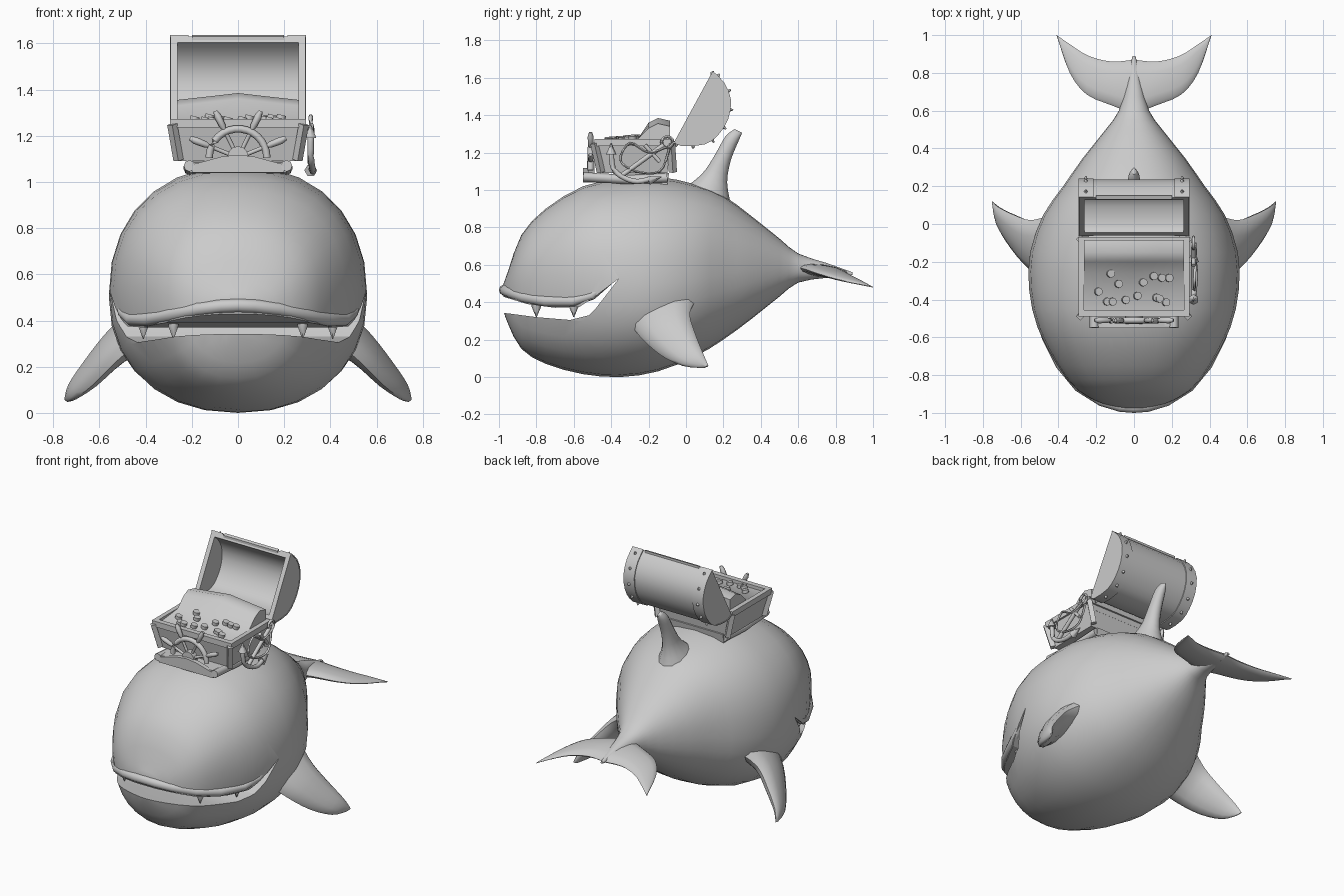
import bpy, bmesh, math, random
from mathutils import Vector as V

if "Cube" in bpy.data.objects:
    bpy.data.objects.remove(bpy.data.objects["Cube"])

random.seed(4)
grey = bpy.data.materials.new("plain grey")
grey.diffuse_color = (0.6, 0.6, 0.6, 1)
grey.use_nodes = True
grey.node_tree.nodes["Principled BSDF"].inputs["Base Color"].default_value = grey.diffuse_color


def finish(ob, angle=40):
    ob.data.materials.append(grey)
    bpy.ops.object.select_all(action='DESELECT')
    ob.select_set(True)
    bpy.context.view_layer.objects.active = ob
    if angle:
        bpy.ops.object.shade_smooth_by_angle(angle=math.radians(angle))
    return ob


def mesh(name, verts, faces, angle=40):
    me = bpy.data.meshes.new(name)
    me.from_pydata([tuple(v) for v in verts], [], faces)
    bm = bmesh.new()
    bm.from_mesh(me)
    bmesh.ops.recalc_face_normals(bm, faces=bm.faces)
    bm.to_mesh(me)
    bm.free()
    ob = bpy.data.objects.new(name, me)
    bpy.context.collection.objects.link(ob)
    return finish(ob, angle)


def loft(name, rings, angle=60):
    n, m = len(rings[0]), len(rings)
    faces = [(r*n + i, r*n + (i+1) % n, r*n + n + (i+1) % n, r*n + n + i)
             for r in range(m-1) for i in range(n)]
    faces += [tuple(range(n)), tuple(range((m-1)*n, m*n))]
    return mesh(name, [p for r in rings for p in r], faces, angle)


def prism(name, prof, x0, x1, angle=30):
    # y-z profile pushed along x
    return loft(name, [[(x, y, z) for y, z in prof] for x in (x0, x1)], angle)


def spline(rows, steps):
    out = []
    for i in range(len(rows)-1):
        p = [V(rows[max(0, min(len(rows)-1, i+k))]) for k in (-1, 0, 1, 2)]
        for s in range(steps):
            t = s/steps
            out.append(p[1] + 0.5*t*(p[2]-p[0] + t*(2*p[0]-5*p[1]+4*p[2]-p[3]
                       + t*(3*(p[1]-p[2])+p[3]-p[0]))))
    return out + [V(rows[-1])]


def tube(name, pts, radii, sides=8):
    pts = [V(p) for p in pts]
    rings = []
    for i, p in enumerate(pts):
        d = (pts[min(i+1, len(pts)-1)] - pts[max(i-1, 0)]).normalized()
        up = V((0, 0, 1)) if abs(d.z) < .9 else V((1, 0, 0))
        a = d.cross(up).normalized()
        b = d.cross(a)
        r = radii[i] if isinstance(radii, (list, tuple)) else radii
        rings.append([p + r*(a*math.cos(k*math.tau/sides) + b*math.sin(k*math.tau/sides))
                      for k in range(sides)])
    return loft(name, rings)


def fin(name, rows, side=1):
    # rows: front edge point, rear edge point, half thickness
    rows = spline([tuple(f) + tuple(r) + (t,) for f, r, t in rows], 3)
    span = (V(rows[-1][:3]) - V(rows[0][:3])).normalized()
    rings = []
    for q in rows:
        f, r = V(q[:3]), V(q[3:6])
        a = (f-r)/2
        n = a.cross(span).normalized()*q[6]
        ring = [(f+r)/2 + a*math.cos(k*math.tau/12) + n*math.sin(k*math.tau/12) for k in range(12)]
        rings.append([(p.x*side, p.y, p.z) for p in ring])
    return loft(name, rings)


# whale body: y, bottom, top, half width, height of widest line
body_rows = [(-.975, .35, .50, .06, .44), (-.95, .28, .57, .17, .46), (-.88, .15, .76, .30, .5),
             (-.75, .07, .90, .405, .54), (-.55, .015, 1.02, .51, .55), (-.35, 0, 1.06, .555, .52),
             (-.15, .03, 1.07, .55, .5), (.05, .11, 1.03, .48, .52), (.2, .20, .97, .375, .55),
             (.35, .31, .86, .27, .57), (.5, .43, .74, .15, .58), (.6, .505, .66, .08, .58),
             (.75, .53, .61, .04, .57), (.89, .545, .56, .008, .55)]
rings = []
for y, zb, zt, w, zm in spline(body_rows, 2):
    ring = []
    for k in range(28):
        c, s = math.cos(k*math.tau/28), math.sin(k*math.tau/28)
        cx, sz = [math.copysign(abs(v)**.9, v) for v in (c, s)]
        ring.append((w*cx, y, zm + sz*((zt-zm) if s > 0 else (zm-zb))))
    rings.append(ring)
body = loft("whale_body", rings, 60)

# mouth opening
mouth = [(-1.2, .45), (-.98, .43), (-.85, .39), (-.7, .37), (-.57, .375), (-.5, .42), (-.36, .525),
         (-.48, .37), (-.52, .33), (-.62, .305), (-.8, .32), (-.95, .34), (-1.2, .36)]
cutter = prism("mouth_cutter", mouth, -.8, .8)
bo = body.modifiers.new("mouth", 'BOOLEAN')
bo.object, bo.operation, bo.solver = cutter, 'DIFFERENCE', 'EXACT'
bpy.context.view_layer.objects.active = body
bpy.ops.object.modifier_apply(modifier="mouth")
bpy.data.objects.remove(cutter)
finish(body, 45)

# swollen upper lip
half = [(.53, -.38, .52), (.5, -.5, .435), (.46, -.6, .405), (.385, -.745, .405), (.29, -.86, .425),
        (.17, -.935, .45), (.07, -.965, .462)]
path = half + [(0, -.97, .465)] + [(-x, y, z) for x, y, z in half[::-1]]
rad = [.006, .022, .028, .03, .03, .03, .03]
tube("upper_lip", path, rad + [.03] + rad[::-1], 10)

for s in (1, -1):
    # teeth
    for x, y in ((.28, -.8), (.41, -.6)):
        tube("tooth", [(s*x, y, .41), (s*x, y, .375), (s*x, y, .32)], [.025, .025, .002], 6)
    # side fins
    fin("side_fin", [((.40, -.33, .33), (.42, .06, .42), .09), ((.53, -.25, .22), (.54, .02, .34), .06),
                     ((.63, -.14, .12), (.64, .05, .23), .045), ((.71, -.02, .06), (.72, .09, .13), .025),
                     ((.74, .09, .048), (.75, .12, .06), .006)], s)
    # tail flukes
    fin("tail_fluke", [((0, .58, .585), (0, .87, .55), .035), ((.11, .625, .58), (.12, .86, .55), .03),
                       ((.25, .685, .56), (.24, .89, .535), .02), ((.34, .80, .525), (.33, .945, .51), .012),
                       ((.405, .985, .485), (.41, 1.0, .48), .003)], s)
# back fin
fin("back_fin", [((0, -.04, .99), (0, .24, .92), .11), ((0, .08, 1.08), (0, .22, 1.04), .055),
                 ((0, .15, 1.18), (0, .24, 1.16), .04), ((0, .21, 1.285), (0, .285, 1.27), .03),
                 ((0, .26, 1.325), (0, .30, 1.305), .008)])

# chest deck, with peaked front board
prism("deck", [(-.54, 1.04), (-.1, 1.03), (-.09, 1.09), (-.54, 1.085)], -.21, .21)
for s in (1, -1):
    tube("deck_rail", [(s*.21, -.55, 1.07), (s*.21, -.3, 1.055), (s*.21, -.1, 1.065)], .025)
board = [(-.2, 1.04), (.2, 1.04), (.2, 1.075), (.07, 1.11), (0, 1.118), (-.07, 1.11), (-.2, 1.075)]
loft("front_board", [[(x, y, z) for x, z in board] for y in (-.55, -.52)], 30)


def block(name, lo, hi):
    # tapered box from a lower and an upper rectangle: x, y0, y1, z
    return loft(name, [[(-x, a, z), (x, a, z), (x, b, z), (-x, b, z)] for x, a, b, z in (lo, hi)], 30)


# chest box and its rim
block("chest_box", (.255, -.45, -.10, 1.09), (.285, -.48, -.08, 1.245))
for a, b in ((-.49, -.455), (-.105, -.07)):
    prism("chest_rim", [(a, 1.235), (b, 1.235), (b, 1.272), (a, 1.272)], -.295, .295)
for s in (1, -1):
    prism("chest_rim", [(-.49, 1.235), (-.07, 1.235), (-.07, 1.272), (-.49, 1.272)], s*.265, s*.295)
    for y0, y1 in ((-.475, -.49), (-.09, -.08)):
        tube("corner_strap", [(s*.258, y0+.02, 1.095), (s*.285, y1, 1.25)], .022, 4)

# treasure heap with coins
xs = [-.265, -.13, 0, .13, .265]
heap = [[(x, -.46, 1.25), (x, -.26, 1.27), (x, -.2, 1.33 + h), (x, -.15, 1.355 + h),
         (x, -.085, 1.34 + h), (x, -.085, 1.2), (x, -.46, 1.2)]
        for x, h in zip(xs, (0, .015, .03, .015, 0))]
loft("treasure_heap", heap, 50)
for i in range(14):
    x, y = random.uniform(-.22, .22), random.uniform(-.43, -.25)
    z = 1.255 + (y + .46)*.09
    tube("coin", [(x, y, z), (x + .005, y, z + .02)], .021, 10)

# open barrel lid: rounded shell with hollow face
outer = spline([(-.06, 1.262), (-.02, 1.24), (.1, 1.25), (.17, 1.3), (.22, 1.38), (.235, 1.48), (.2, 1.57), (.14, 1.63)], 2)
mid = V((.04, 1.446))
inner = [mid + (p - mid)*.86 for p in outer]
arc = [tuple(p) for p in outer]
prism("lid_shell", arc + [tuple(p) for p in inner[::-1]], -.27, .27, 40)
for s in (1, -1):
    prism("lid_end", arc, s*.262, s*.292)
    for i, p in enumerate(outer[1:-1]):
        d = (p - mid).normalized()
        # studs along the lid edge bands
        if i % 2 == 0:
            q, e = p - d*.01, p + d*.02
            tube("lid_stud", [(s*.255, q.x, q.y), (s*.255, e.x, e.y)], [.017, .004], 6)
    band = [mid + (p - mid)*1.03 for p in outer]
    prism("lid_band", [tuple(p) for p in band + outer[::-1]], s*.215, s*.295, 40)
prism("lid_crest", [(.13, 1.615), (.15, 1.605), (.15, 1.636), (.13, 1.63)], -.2, .2)

# half steering wheel
hub = V((0, -.51, 1.105))


def polar(a, r):
    return hub + V((r*math.cos(math.radians(a)), 0, r*math.sin(math.radians(a))))


tube("wheel_rim", [polar(a, .125) for a in range(0, 181, 12)], .016)
tube("wheel_hub", [(0, -.53, 1.11), (0, -.49, 1.11)], .045, 12)
for a in (22, 64, 116, 158):
    tube("wheel_spoke", [polar(a, r) for r in (.02, .14, .15, .2, .225)], [.009, .009, .014, .016, .009])

# anchor on the right side
tube("anchor_shank", [(.315, -.12, 1.24), (.315, -.34, 1.08)], .013)
tube("anchor_arms", spline([(.315, -.4, 1.22), (.315, -.39, 1.12), (.32, -.34, 1.07),
                            (.325, -.26, 1.045), (.315, -.17, 1.065)], 4),
     [.003] + [.014]*15 + [.003])
for y, z, dy, dz in ((-.4, 1.19, 0, .06), (-.2, 1.05, .07, .02)):
    tube("anchor_fluke", [(.315, y, z), (.315, y + dy, z + dz)], [.028, .002], 6)
tube("anchor_stock", [(.315, -.22, 1.24), (.315, -.14, 1.15)], .011)
tube("anchor_ring", [(.315, -.1 + .03*math.cos(a*math.tau/12), 1.255 + .03*math.sin(a*math.tau/12))
                     for a in range(13)], .009, 6)
tube("anchor_rope", spline([(.325, -.1, 1.23), (.325, -.2, 1.2), (.32, -.3, 1.25), (.32, -.35, 1.16),
                            (.32, -.27, 1.1), (.32, -.14, 1.1), (.31, -.09, 1.22)], 4), .007, 6)
